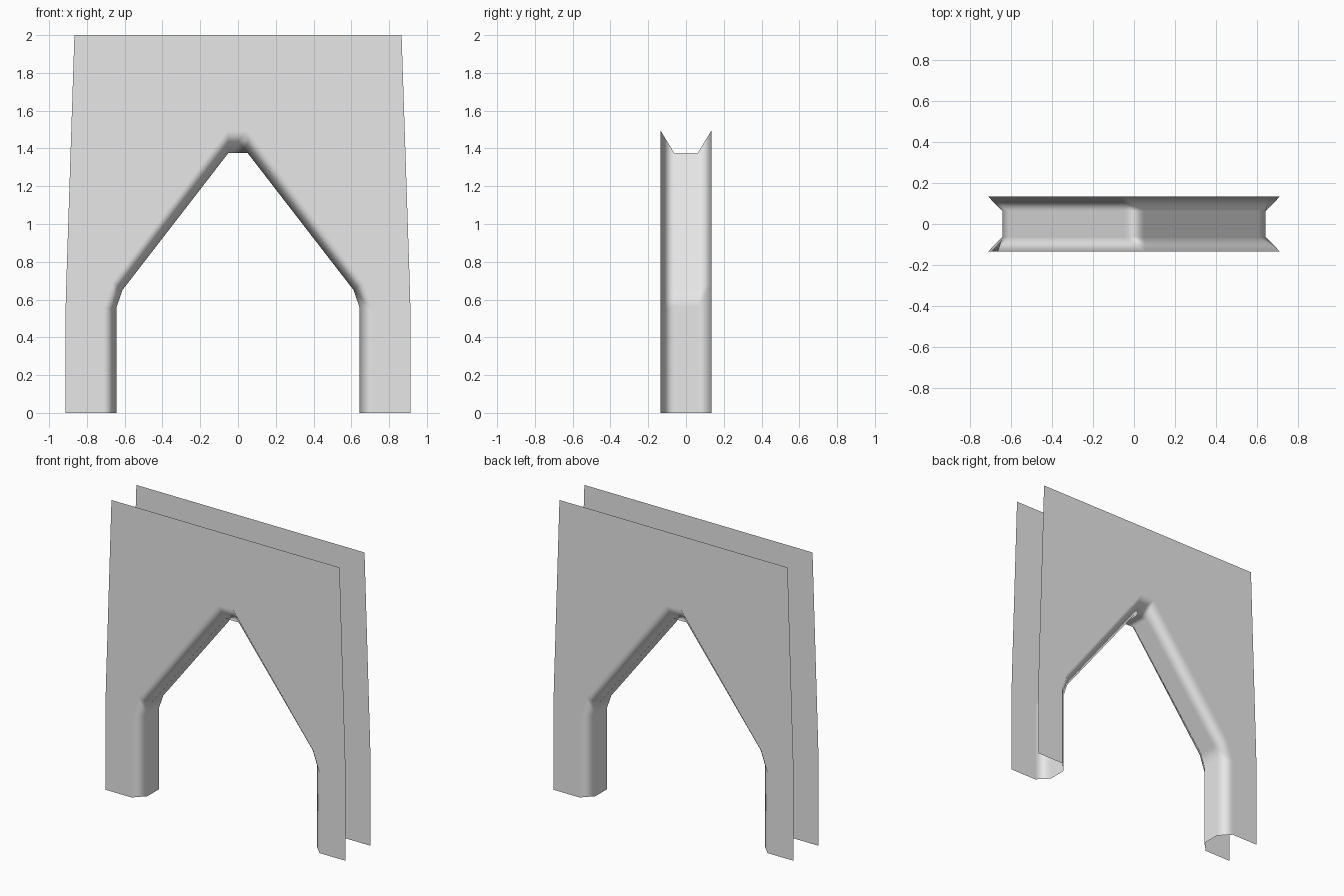
import bpy
import bmesh

cube = bpy.data.objects.get("Cube")
if cube:
    bpy.data.objects.remove(cube, do_unlink=True)

# Plain grey for the whole arch
grey = bpy.data.materials.new("plain_grey")
grey.use_nodes = True
grey.diffuse_color = (0.8, 0.8, 0.8, 1)
grey.node_tree.nodes["Principled BSDF"].inputs["Base Color"].default_value = (0.8, 0.8, 0.8, 1)

# Half outlines (x, z) from the foot to the crown
plate_edge = [(0.912, 0), (0.912, 0.58), (0.908, 0.72), (0.866, 2.0)]
opening = [(0.713, 0), (0.713, 0.55), (0.665, 0.69), (0.055, 1.495)]
throat = [(0.643, 0), (0.643, 0.56), (0.612, 0.65), (0.05, 1.377)]

FACE_Y, THROAT_Y = 0.135, 0.063


def ring(bm, half, y):
    """Mirror a half outline and place it at depth y."""
    full = half + [(-x, z) for x, z in reversed(half)]
    return [bm.verts.new((x, y, z)) for x, z in full]


# Front plate, chamfer, throat, chamfer and back plate as one open loft
bm = bmesh.new()
rings = [ring(bm, half, y) for half, y in (
    (plate_edge, -FACE_Y), (opening, -FACE_Y), (throat, -THROAT_Y),
    (throat, THROAT_Y), (opening, FACE_Y), (plate_edge, FACE_Y))]
for a, b in zip(rings, rings[1:]):
    for j in range(len(a) - 1):
        face = bm.faces.new((a[j], a[j + 1], b[j + 1], b[j]))
        face.smooth = True

mesh = bpy.data.meshes.new("archway_wall")
bm.to_mesh(mesh)
bm.free()
mesh.materials.append(grey)
arch = bpy.data.objects.new("archway_wall", mesh)
bpy.context.collection.objects.link(arch)

# Keep the plates flat while the chamfers blend softly
weighted = arch.modifiers.new("flat_plates", "WEIGHTED_NORMAL")
weighted.weight = 100
